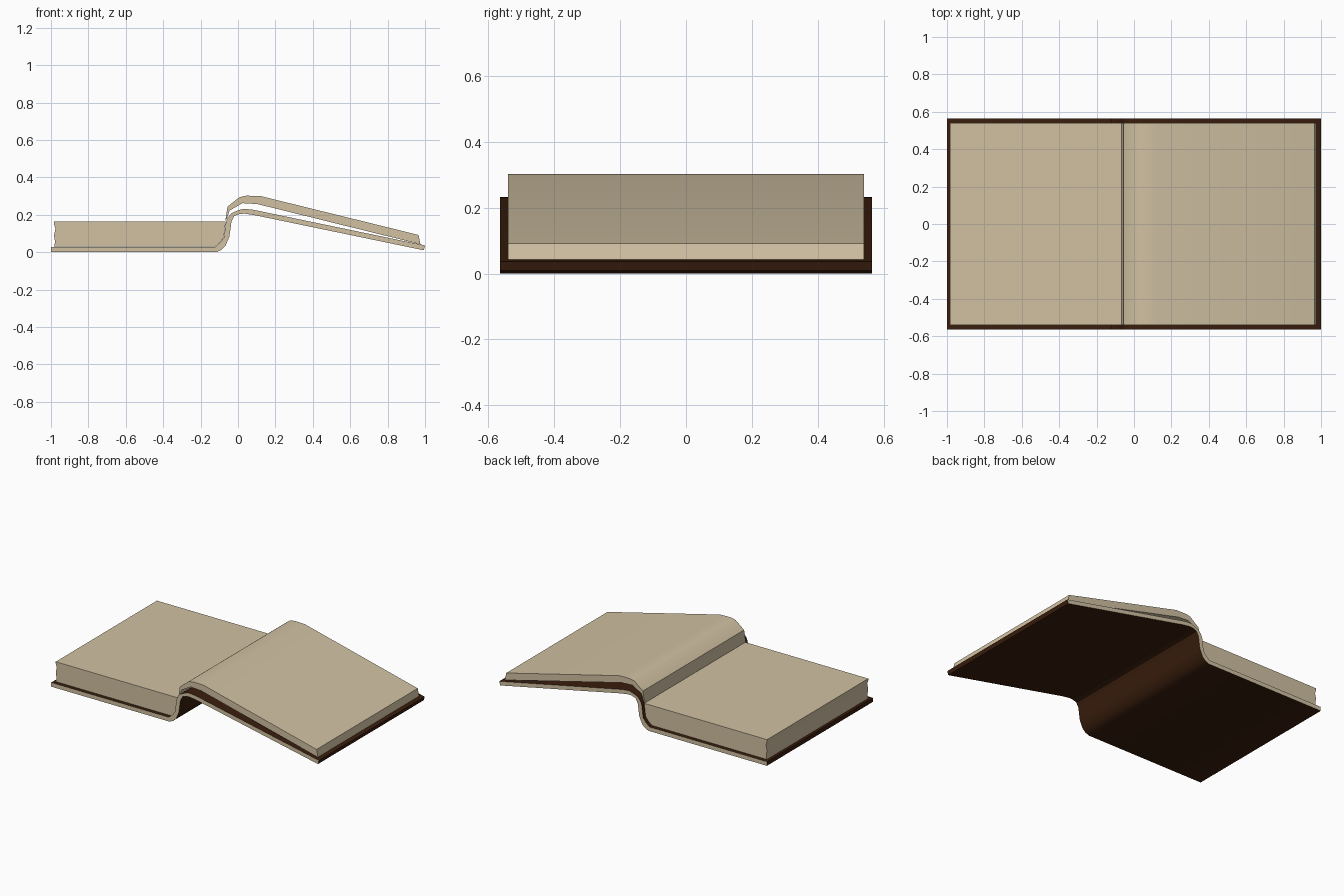
import bpy, bmesh, math

if "Cube" in bpy.data.objects:
    bpy.data.objects.remove(bpy.data.objects["Cube"])


def material(name, rgb):
    m = bpy.data.materials.new(name)
    m.diffuse_color = (*rgb, 1.0)
    m.use_nodes = True
    m.node_tree.nodes["Principled BSDF"].inputs["Base Color"].default_value = m.diffuse_color
    return m


paper = material("cream paper", (0.64, 0.535, 0.365))
leather = material("dark brown leather", (0.042, 0.013, 0.004))


def extrude_profile(name, profile, half_depth, side_mat, cap_mat):
    """Extrude an xz outline along y; flat y ends get cap_mat."""
    bm = bmesh.new()
    front = [bm.verts.new((x, -half_depth, z)) for x, z in profile]
    back = [bm.verts.new((x, half_depth, z)) for x, z in profile]
    caps = [bm.faces.new(front), bm.faces.new(back[::-1])]
    n = len(profile)
    for i in range(n):
        j = (i + 1) % n
        bm.faces.new((front[i], back[i], back[j], front[j]))
    for f in caps:
        f.material_index = 1
    bmesh.ops.recalc_face_normals(bm, faces=bm.faces)
    bmesh.ops.triangulate(bm, faces=caps)
    me = bpy.data.meshes.new(name)
    bm.to_mesh(me)
    bm.free()
    me.materials.append(side_mat)
    me.materials.append(cap_mat)
    ob = bpy.data.objects.new(name, me)
    bpy.context.collection.objects.link(ob)
    bpy.ops.object.select_all(action='DESELECT')
    ob.select_set(True)
    bpy.context.view_layer.objects.active = ob
    bpy.ops.object.shade_smooth_by_angle(angle=math.radians(40))
    return ob


# Cover: flat left board, S-shaped spine, sloping right board
cover_under = [(-1.0, 0.0), (-0.115, 0.0), (-0.09, 0.012), (-0.067, 0.033),
               (-0.046, 0.083), (-0.035, 0.163), (-0.019, 0.194),
               (0.008, 0.204), (0.035, 0.206), (0.088, 0.198), (0.993, 0.01)]
cover_upper = [(1.0, 0.036), (0.08, 0.227), (0.03, 0.232), (-0.005, 0.222),
               (-0.036, 0.207), (-0.055, 0.185), (-0.065, 0.158),
               (-0.075, 0.078), (-0.095, 0.052), (-0.122, 0.028), (-1.0, 0.028)]
extrude_profile("cover", cover_under + cover_upper, 0.565, leather, paper)

# Left page block, with a rippled fore edge
ripple = [(-0.984, 0.163), (-0.984, 0.15), (-0.976, 0.125), (-0.984, 0.09),
          (-0.978, 0.055), (-0.983, 0.029)]
left_inner = [(-0.122, 0.029), (-0.095, 0.053), (-0.076, 0.079), (-0.066, 0.163)]
extrude_profile("left_pages", ripple + left_inner, 0.54, paper, paper)

# Right page block, arching over the spine and sloping to the board's edge
right_top = [(-0.068, 0.165), (-0.056, 0.243), (0.008, 0.294), (0.045, 0.302),
             (0.12, 0.3), (0.965, 0.092), (0.975, 0.042)]
right_under = [(0.104, 0.257), (0.024, 0.262), (-0.045, 0.222), (-0.06, 0.178)]
extrude_profile("right_pages", right_top + right_under, 0.54, paper, paper)
